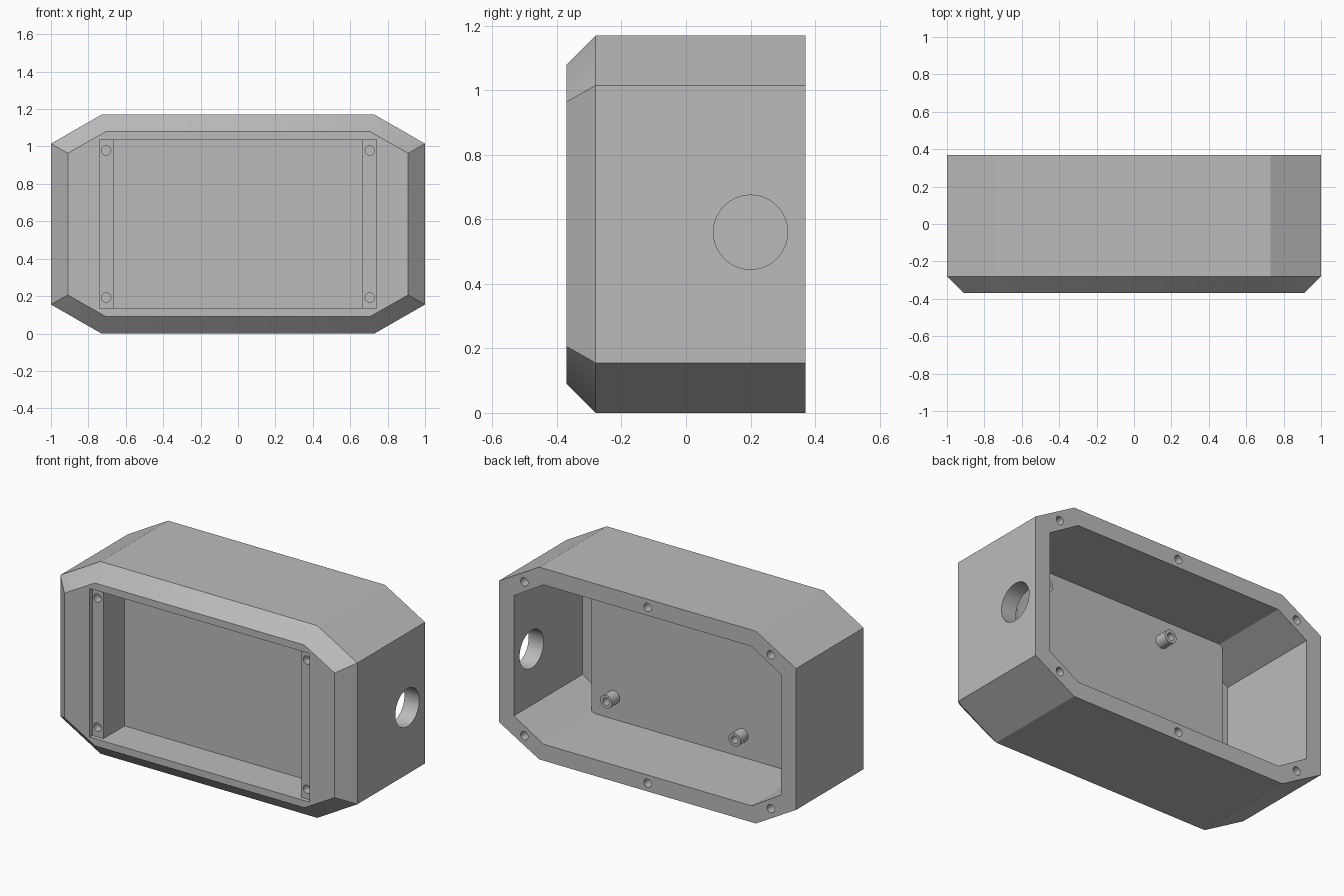
import bpy
import bmesh
import math
from mathutils import Matrix

cube = bpy.data.objects.get("Cube")
if cube:
    bpy.data.objects.remove(cube, do_unlink=True)

MID = 0.585            # middle height of the case
FRONT, BACK = -0.37, 0.37

grey = bpy.data.materials.new("plain_grey")
grey.use_nodes = True
grey.diffuse_color = (0.5, 0.5, 0.5, 1)
grey.node_tree.nodes["Principled BSDF"].inputs["Base Color"].default_value = (0.5, 0.5, 0.5, 1)


def finish(name, bm):
    bmesh.ops.recalc_face_normals(bm, faces=bm.faces)
    mesh = bpy.data.meshes.new(name)
    bm.to_mesh(mesh)
    bm.free()
    mesh.materials.append(grey)
    obj = bpy.data.objects.new(name, mesh)
    bpy.context.collection.objects.link(obj)
    return obj


def outline(half_w, flat_w, flat_h, half_h):
    """Eight-sided outline in x and z, symmetric both ways."""
    quarter = [(half_w, flat_h), (flat_w, half_h)]
    right = [(x, -z) for x, z in reversed(quarter)] + quarter
    return right + [(-x, -z) for x, z in right]


def loft(name, rings):
    """Closed solid through (y, outline) rings."""
    bm = bmesh.new()
    loops = [[bm.verts.new((x, y, MID + z)) for x, z in pts] for y, pts in rings]
    for a, b in zip(loops, loops[1:]):
        for i in range(len(a)):
            j = (i + 1) % len(a)
            bm.faces.new((a[i], a[j], b[j], b[i]))
    bm.faces.new(loops[0])
    bm.faces.new(loops[-1])
    return finish(name, bm)


def box(name, half_w, half_h, y0, y1):
    pts = [(half_w, -half_h), (half_w, half_h), (-half_w, half_h), (-half_w, -half_h)]
    return loft(name, [(y0, pts), (y1, pts)])


def cylinder(name, radius, start, length, axis="Y", sides=32):
    """Cylinder running from start along +x or +y."""
    bm = bmesh.new()
    bmesh.ops.create_cone(bm, cap_ends=True, segments=sides, radius1=radius,
                          radius2=radius, depth=length)
    turn = Matrix.Rotation(math.pi / 2, 4, "X" if axis == "Y" else "Y")
    shift = (0, length / 2, 0) if axis == "Y" else (length / 2, 0, 0)
    place = Matrix.Translation(start) @ Matrix.Translation(shift) @ turn
    bmesh.ops.transform(bm, matrix=place, verts=bm.verts)
    return finish(name, bm)


def combine(target, tool, operation="DIFFERENCE"):
    """Apply a boolean and throw the tool away."""
    mod = target.modifiers.new("combine", "BOOLEAN")
    mod.object, mod.operation, mod.solver = tool, operation, "EXACT"
    bpy.ops.object.select_all(action="DESELECT")
    bpy.context.view_layer.objects.active = target
    target.select_set(True)
    bpy.ops.object.modifier_apply(modifier=mod.name)
    bpy.data.objects.remove(tool, do_unlink=True)


# Outer case with bevelled front edge
outer = outline(1.0, 0.73, 0.43, MID)
case = loft("enclosure_body", [(FRONT, outline(0.91, 0.705, 0.379, 0.495)),
                               (-0.28, outer), (BACK, outer)])

# Hollow interior, open at the back, stepping around the front pocket
inner = outline(0.9, 0.70, 0.366, 0.485)
cavity = loft("cavity_cutter", [(-0.29, inner), (0.5, inner)])
combine(cavity, box("pocket_block", 0.72, 0.7, -0.5, -0.12))
combine(case, cavity)

# Front pocket: shallow ledge, then the deep recess
combine(case, box("ledge_cutter", 0.74, 0.452, -0.5, -0.344))
combine(case, box("recess_cutter", 0.665, 0.452, -0.5, -0.14))

# Cable hole through one side wall
combine(case, cylinder("cable_cutter", 0.115, (0.8, 0.2, 0.56), 0.4, "X", 64))

# Standoffs on the inner wall, each with a screw hole
for x in (-0.295, 0.57):
    for z in (-0.35, 0.35):
        combine(case, cylinder("standoff", 0.04, (x, -0.13, MID + z), 0.085), "UNION")
        combine(case, cylinder("standoff_cutter", 0.022, (x, -0.11, MID + z), 0.2))

# Screw holes in the front ledges and the back rim
for side in (-1, 1):
    for x in (-0.705, 0.705):
        combine(case, cylinder("ledge_hole_cutter", 0.025,
                               (x, -0.4, MID + side * 0.393), 0.105))
    for x, z in ((-0.83, 0.468), (0, 0.535), (0.83, 0.468)):
        combine(case, cylinder("rim_hole_cutter", 0.025, (x, 0.22, MID + side * z), 0.3))

bpy.ops.object.select_all(action="DESELECT")
case.select_set(True)
bpy.context.view_layer.objects.active = case
bpy.ops.object.shade_smooth_by_angle(angle=math.radians(25))
